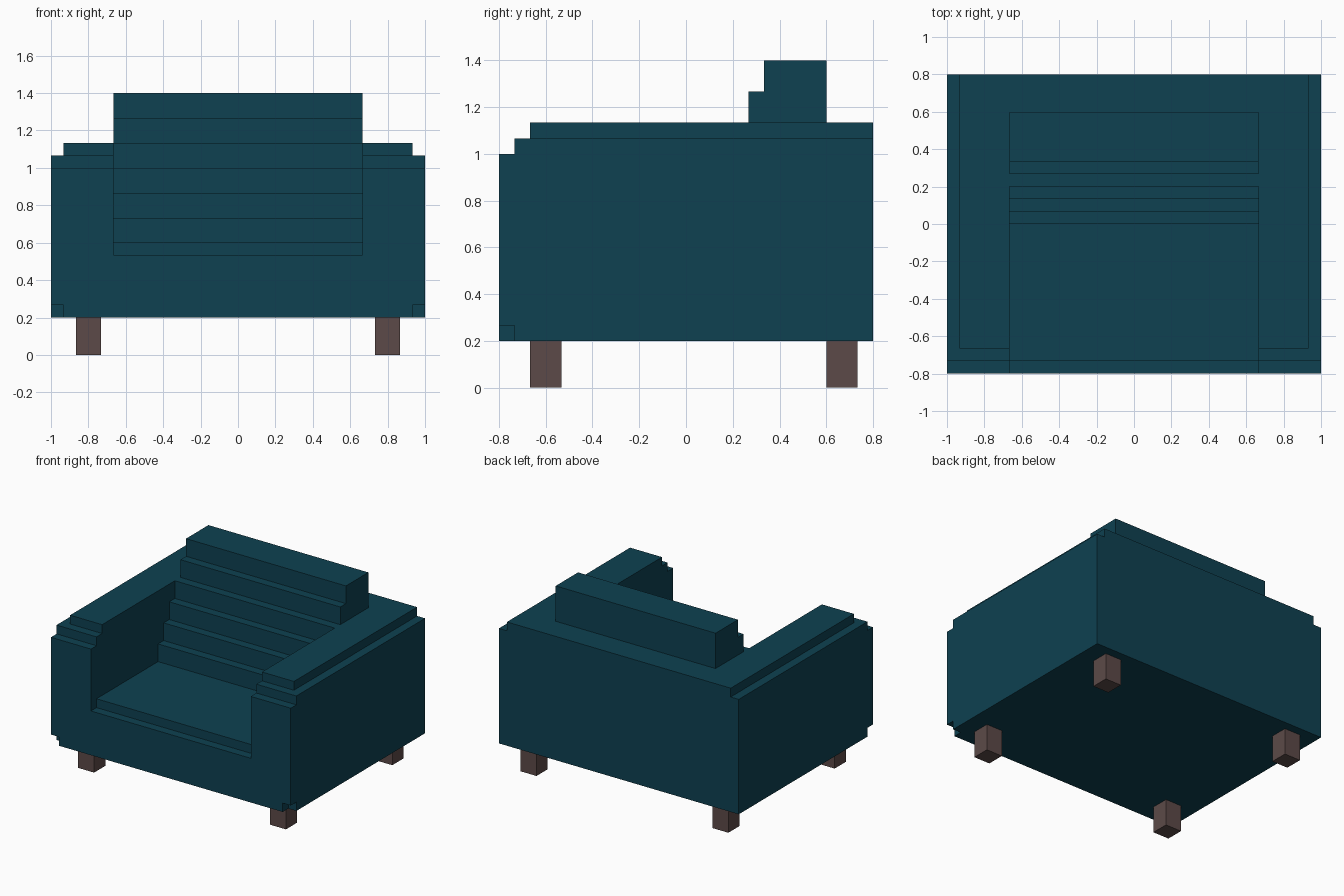
import bpy
import bmesh

U = 1 / 15  # one block of the stepped design

if "Cube" in bpy.data.objects:
    bpy.data.objects.remove(bpy.data.objects["Cube"], do_unlink=True)


def make_material(name, srgb):
    colour = [((c / 255 + 0.055) / 1.055) ** 2.4 for c in srgb] + [1.0]
    mat = bpy.data.materials.new(name)
    mat.use_nodes = True
    mat.diffuse_color = colour
    mat.node_tree.nodes["Principled BSDF"].inputs["Base Color"].default_value = colour
    return mat


teal = make_material("teal_fabric", (14, 65, 81))
brown = make_material("brown_wood", (92, 74, 72))


def extrude_profile(name, profile, x0, x1, mat):
    """Extrude a side profile of (y, z) points, in blocks, from x0 to x1."""
    bm = bmesh.new()
    face = bm.faces.new([bm.verts.new((x0 * U, y * U, z * U)) for y, z in profile])
    side = bmesh.ops.extrude_face_region(bm, geom=[face])["geom"]
    verts = [v for v in side if isinstance(v, bmesh.types.BMVert)]
    bmesh.ops.translate(bm, verts=verts, vec=((x1 - x0) * U, 0, 0))
    bmesh.ops.recalc_face_normals(bm, faces=bm.faces)
    mesh = bpy.data.meshes.new(name)
    bm.to_mesh(mesh)
    bm.free()
    mesh.materials.append(mat)
    obj = bpy.data.objects.new(name, mesh)
    bpy.context.collection.objects.link(obj)
    return obj


def box(name, x0, x1, y0, y1, z0, z1, mat):
    return extrude_profile(name, [(y0, z0), (y1, z0), (y1, z1), (y0, z1)], x0, x1, mat)


def carve(obj, cutter):
    cutter.hide_render = True
    mod = obj.modifiers.new("carve", "BOOLEAN")
    mod.operation = "DIFFERENCE"
    mod.solver = "EXACT"
    mod.object = cutter
    bpy.context.view_layer.objects.active = obj
    bpy.ops.object.modifier_apply(modifier=mod.name)
    bpy.data.objects.remove(cutter, do_unlink=True)


# Upholstered body with stepped arm fronts
body = extrude_profile("body", [(-12, 3), (12, 3), (12, 17), (-10, 17), (-10, 16),
                                (-11, 16), (-11, 15), (-12, 15)], -15, 15, teal)

# Seat hollow: front lip, cushion level, then a stepped backrest
hollow = [(-14, 8), (-11, 8), (-11, 9)]
for step in range(4):
    hollow += [(step, 9 + 2 * step), (step, 11 + 2 * step)]
hollow[-1] = (3, 19)
hollow.append((-14, 19))
carve(body, extrude_profile("seat_cutter", hollow, -10, 10, teal))

# Lowered outer edges and notched front bottom corners
for s in (-1, 1):
    x0, x1 = sorted((14 * s, 17 * s))
    carve(body, box("edge_cutter", x0, x1, -14, 14, 16, 19, teal))
    carve(body, box("corner_cutter", x0, x1, -14, -11, 1, 4, teal))

# Headrest above the backrest
extrude_profile("headrest", [(4, 17), (9, 17), (9, 21), (5, 21), (5, 19), (4, 19)],
                -10, 10, teal)

# Four square legs
for side, x in (("right", -13), ("left", 11)):
    for end, y in (("front", -10), ("back", 9)):
        box(f"{end}_{side}_leg", x, x + 2, y, y + 2, 0, 3, brown)
